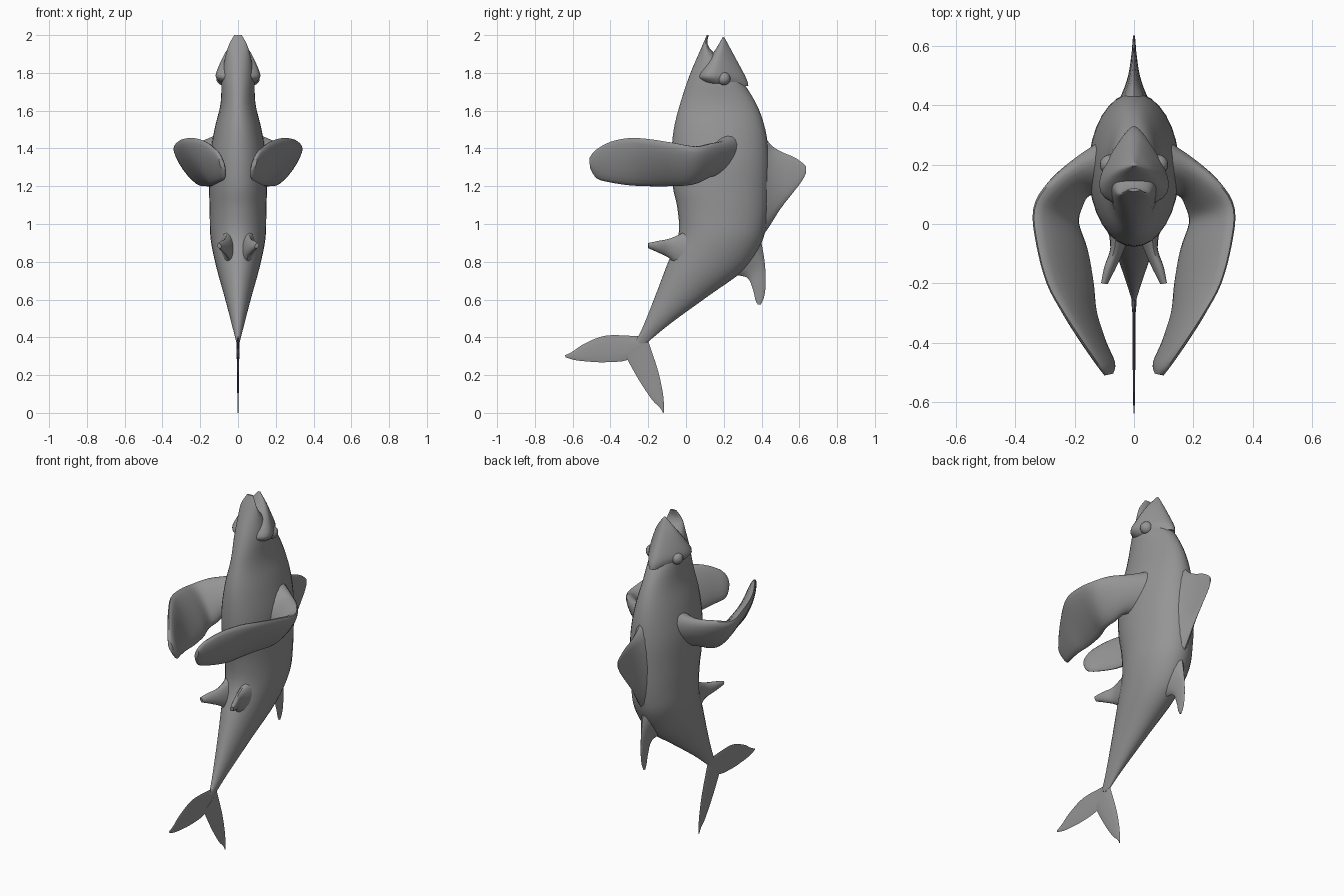
import bpy, bmesh, math
from mathutils import Vector

grey = bpy.data.materials.new("slate grey")
grey.diffuse_color = (0.3, 0.3, 0.3, 1)


def spline(rows, steps):
    """Smoothly interpolate number rows (Catmull-Rom)."""
    out = []
    for i in range(len(rows) - 1):
        p0, p1, p2, p3 = (rows[max(i - 1, 0)], rows[i], rows[i + 1],
                          rows[min(i + 2, len(rows) - 1)])
        for s in range(steps):
            t = s / steps
            out.append([0.5 * (2 * b + (c - a) * t + (2 * a - 5 * b + 4 * c - d) * t * t
                               + (3 * b - a - 3 * c + d) * t ** 3)
                        for a, b, c, d in zip(p0, p1, p2, p3)])
    return out + [list(rows[-1])]


def finish(name, bm):
    bmesh.ops.recalc_face_normals(bm, faces=bm.faces)
    me = bpy.data.meshes.new(name)
    bm.to_mesh(me)
    bm.free()
    ob = bpy.data.objects.new(name, me)
    bpy.context.collection.objects.link(ob)
    me.materials.append(grey)
    bpy.ops.object.select_all(action='DESELECT')
    ob.select_set(True)
    bpy.context.view_layer.objects.active = ob
    bpy.ops.object.shade_smooth_by_angle(angle=math.radians(50))
    return ob


def mirror_x(ob):
    ob.modifiers.new("other side", 'MIRROR')


def loft(name, rows, sides=20, steps=4, skew=0.0):
    """Rows: edge point A (x,y,z), edge point B (x,y,z), half thickness."""
    rows = spline(rows, steps)
    mids = [(Vector(r[:3]) + Vector(r[3:6])) / 2 for r in rows]
    bm = bmesh.new()
    rings = []
    for i, r in enumerate(rows):
        half = (Vector(r[:3]) - Vector(r[3:6])) / 2
        path = mids[min(i + 1, len(mids) - 1)] - mids[max(i - 1, 0)]
        side = half.cross(path).normalized() * max(r[6], 0.002)
        ring = []
        for k in range(sides):
            t = 2 * math.pi * k / sides
            ring.append(bm.verts.new(mids[i] + half * math.cos(t)
                                     + side * math.sin(t + skew * math.sin(t))))
        rings.append(ring)
    for a, b in zip(rings, rings[1:]):
        for k in range(sides):
            j = (k + 1) % sides
            bm.faces.new((a[k], a[j], b[j], b[k]))
    bm.faces.new(rings[0])
    bm.faces.new(rings[-1])
    return finish(name, bm)


def flat(rows):
    """Sections lying in the middle plane: (yA, zA, yB, zB, half thickness)."""
    return [(0, a, b, 0, c, d, w) for a, b, c, d, w in rows]


# Body, from lower jaw tip down to the tail stalk
loft("body", flat([
    (.11, 2.0, .12, 2.0, .02), (.08, 1.93, .125, 1.93, .055), (.02, 1.79, .27, 1.79, .085),
    (-.03, 1.64, .37, 1.64, .092), (-.065, 1.5, .42, 1.5, .125),
    (-.077, 1.35, .44, 1.35, .15), (-.07, 1.2, .44, 1.2, .153),
    (-.045, 1.08, .43, 1.03, .15), (-.04, .94, .40, .90, .145),
    (-.10, .785, .31, .76, .115), (-.17, .60, .12, .62, .07),
    (-.235, .44, -.08, .475, .03), (-.27, .38, -.22, .36, .008)]), sides=32)

# Upper jaw hood with flared lip
loft("upper_jaw", flat([
    (.195, 1.99, .205, 1.985, .006), (.16, 1.93, .24, 1.92, .055),
    (.11, 1.86, .275, 1.855, .092), (.062, 1.79, .31, 1.79, .118),
    (.07, 1.76, .325, 1.755, .105), (.10, 1.74, .33, 1.73, .08)]), sides=28, skew=0.5)

# Eye bumps
bm = bmesh.new()
bmesh.ops.create_uvsphere(bm, u_segments=16, v_segments=10, radius=.035)
bmesh.ops.translate(bm, verts=bm.verts, vec=(.08, .2, 1.77))
mirror_x(finish("eye_bump", bm))

# Pectoral fins, curving forward and inward
mirror_x(loft("pectoral_fin", [
    (.08, .27, 1.48, .08, .12, 1.26, .09), (.19, .21, 1.44, .155, .11, 1.25, .05),
    (.285, .135, 1.425, .18, .06, 1.22, .04), (.335, .05, 1.41, .19, .0, 1.205, .035),
    (.325, -.07, 1.43, .16, -.09, 1.2, .033), (.29, -.2, 1.45, .14, -.2, 1.2, .03),
    (.235, -.3, 1.455, .13, -.3, 1.205, .028), (.17, -.4, 1.435, .10, -.4, 1.22, .024),
    (.115, -.48, 1.39, .07, -.47, 1.24, .02), (.095, -.51, 1.35, .075, -.505, 1.29, .012)]))

# Pelvic fins
mirror_x(loft("pelvic_fin", [
    (.06, .02, .97, .04, -.04, .77, .04), (.065, -.08, .925, .05, -.09, .82, .022),
    (.09, -.15, .91, .075, -.15, .85, .018), (.107, -.2, .898, .092, -.2, .872, .01)], sides=14))

# Dorsal fin
loft("dorsal_fin", flat([
    (.36, 1.55, .36, .88, .085), (.44, 1.43, .43, .97, .043), (.50, 1.385, .50, 1.08, .02),
    (.57, 1.355, .57, 1.17, .009), (.615, 1.325, .615, 1.23, .005),
    (.635, 1.305, .635, 1.27, .003)]), sides=16)

# Second dorsal fin, pointing down
loft("rear_dorsal_fin", flat([
    (.39, .95, .22, .73, .05), (.415, .81, .32, .718, .015), (.422, .70, .355, .65, .008),
    (.415, .62, .367, .60, .005), (.395, .573, .38, .573, .003)]), sides=12)

# Tail lobes
loft("tail_front_lobe", flat([
    (-.20, .40, -.24, .34, .008), (-.29, .408, -.31, .28, .006), (-.43, .408, -.43, .268, .005),
    (-.54, .365, -.52, .272, .004), (-.60, .325, -.59, .28, .003),
    (-.64, .305, -.638, .295, .002)]), sides=10)
loft("tail_rear_lobe", flat([
    (-.20, .38, -.32, .30, .008), (-.15, .23, -.25, .175, .005), (-.125, .12, -.18, .07, .004),
    (-.117, .05, -.14, .03, .003), (-.117, .002, -.122, .0, .002)]), sides=10)
